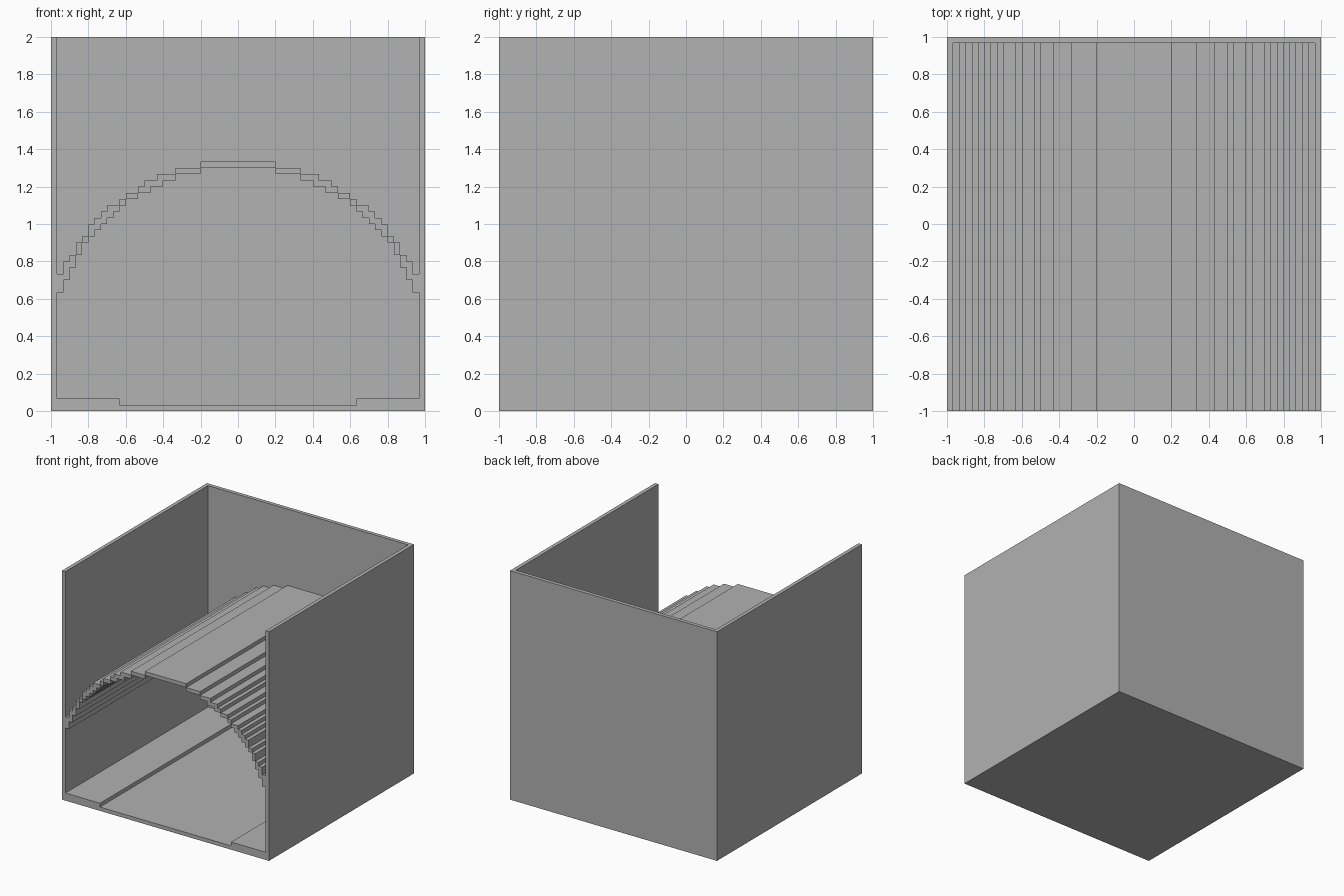
import bpy
import bmesh

UNIT = 1 / 30          # one step of the stepped profile
HALF = 30              # half the box width, in steps
INNER = HALF - 1       # inner face of the walls

if "Cube" in bpy.data.objects:
    bpy.data.objects.remove(bpy.data.objects["Cube"], do_unlink=True)

grey = bpy.data.materials.new("plain grey")
grey.use_nodes = True
colour = (0.445, 0.445, 0.445, 1)
grey.diffuse_color = colour
grey.node_tree.nodes["Principled BSDF"].inputs["Base Color"].default_value = colour


def prism(name, profile, y0, y1):
    """Extrude an x-z profile, given in steps, from y0 to y1."""
    bm = bmesh.new()
    face = bm.faces.new([bm.verts.new((x * UNIT, y0 * UNIT, z * UNIT)) for x, z in profile])
    extruded = bmesh.ops.extrude_face_region(bm, geom=[face])["geom"]
    bmesh.ops.translate(bm, vec=(0, (y1 - y0) * UNIT, 0),
                        verts=[g for g in extruded if isinstance(g, bmesh.types.BMVert)])
    bmesh.ops.recalc_face_normals(bm, faces=bm.faces)
    mesh = bpy.data.meshes.new(name)
    bm.to_mesh(mesh)
    bm.free()
    mesh.materials.append(grey)
    obj = bpy.data.objects.new(name, mesh)
    bpy.context.collection.objects.link(obj)
    return obj


def stairs(steps):
    """Symmetric stepped outline, left to right, from (outer x, height) pairs."""
    right, x0 = [], None
    for x, z in steps:
        if x0 is not None:
            right.append((x0, z))
        right.append((x, z))
        x0 = x
    return [(-x, z) for x, z in reversed(right)] + right


# Upper and lower outlines of the vault, from the crown out to the wall
vault_top = stairs([(6, 40), (10, 39), (13, 38), (15, 37), (16, 36), (18, 35), (19, 34),
                    (21, 33), (22, 32), (23, 31), (24, 30), (25, 28), (26, 27), (27, 25),
                    (28, 24), (INNER, 22)])
vault_underside = stairs([(6, 39), (10, 38), (12, 37), (14, 36), (16, 35), (18, 34), (19, 33),
                          (20, 32), (21, 31), (22, 30), (23, 29), (24, 28), (25, 27), (26, 25),
                          (27, 23), (28, 21), (INNER, 19)])
# Floor with a raised ledge along each wall
floor_top = stairs([(19, 1), (INNER, 2)])

# Box with a solid back, open at the front and the top
box = prism("vaulted_box", [(-HALF, 0), (HALF, 0), (HALF, 60), (-HALF, 60)], -HALF, HALF)

# Hollow out the space above the vault and the tunnel under it
cutters = [
    prism("upper_space_cutter", vault_top + [(INNER, 65), (-INNER, 65)], -HALF - 5, INNER),
    prism("tunnel_cutter", vault_underside + floor_top[::-1], -HALF - 5, INNER),
]
for cutter in cutters:
    cutter.hide_render = True
    cut = box.modifiers.new(cutter.name, "BOOLEAN")
    cut.operation = "DIFFERENCE"
    cut.solver = "EXACT"
    cut.object = cutter

# Bake the cuts and drop the cutters
bpy.context.view_layer.update()
evaluated = box.evaluated_get(bpy.context.evaluated_depsgraph_get())
baked = bpy.data.meshes.new_from_object(evaluated)
box.modifiers.clear()
box.data = baked
for cutter in cutters:
    bpy.data.objects.remove(cutter, do_unlink=True)
